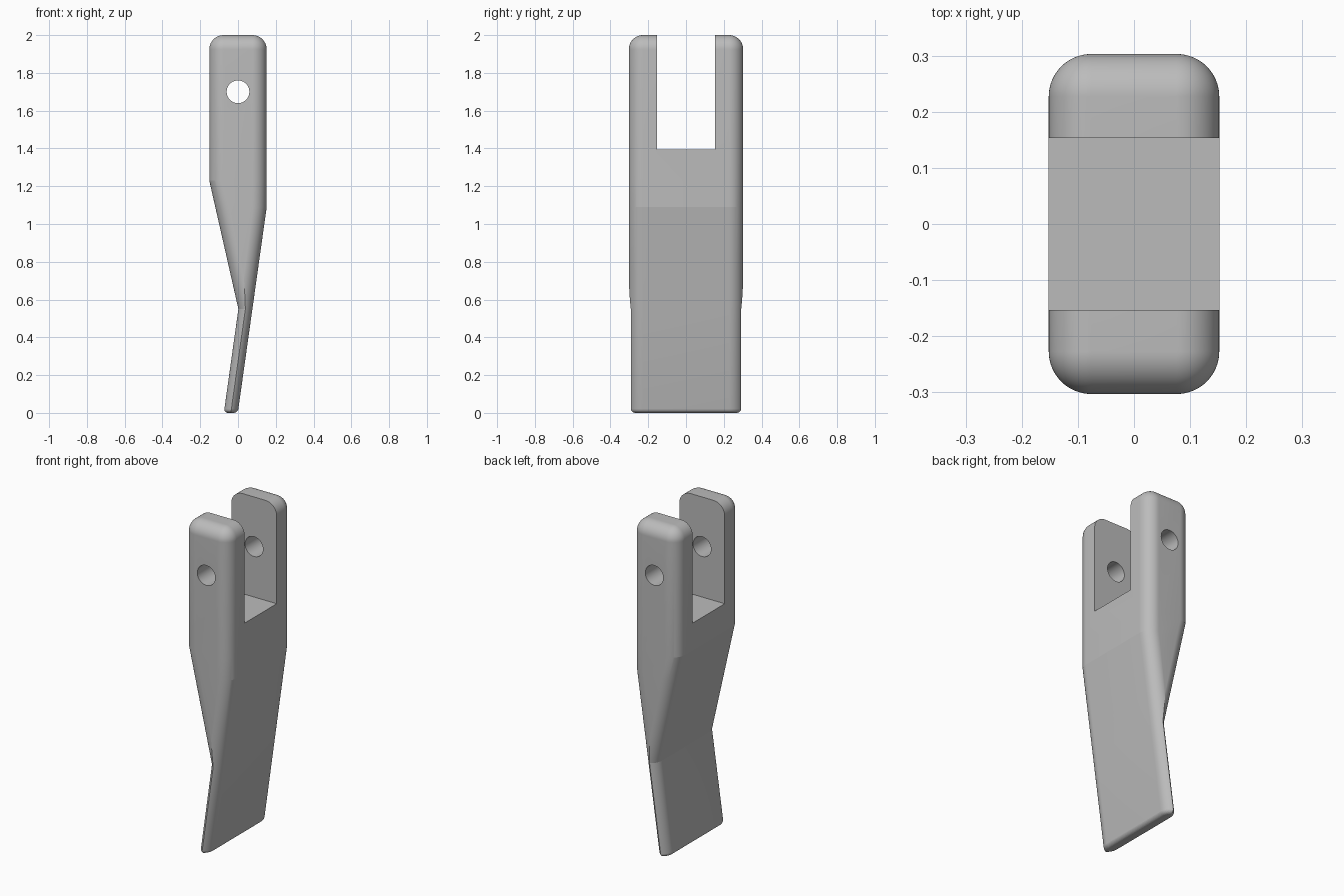
import bpy, bmesh
from math import sin, cos, acos, pi

if "Cube" in bpy.data.objects:
    bpy.data.objects.remove(bpy.data.objects["Cube"])

R = 0.076        # edge rounding
HALF_Y = 0.303   # half width
SEG = 16         # steps per rounded corner


def lerp_path(path, z):
    """x on a polyline of (z, x) points."""
    for (z0, x0), (z1, x1) in zip(path, path[1:]):
        if z <= z1:
            return x0 + (x1 - x0) * (z - z0) / (z1 - z0)
    return path[-1][1]


# Side outlines: bent thin blade, taper, thick shank
LEFT = [(0, -0.075), (0.55, 0.002), (1.23, -0.152), (2, -0.152)]
RIGHT = [(0, -0.001), (1.09, 0.152), (2, 0.152)]


def section(z, d):
    """Rounded outline at height z, inset by d; corner arcs meet where it is thin."""
    x0, x1 = lerp_path(LEFT, z) + d, lerp_path(RIGHT, z) - d
    r, h = max(R - d, 0), HALF_Y - d
    reach = acos(max(0, 1 - (x1 - x0) / (2 * r))) if r > 1e-5 else pi / 2
    arc = [(r * (1 - cos(reach * i / SEG)), h - r * (1 - sin(reach * i / SEG)))
           for i in range(SEG + 1)]
    back = [(x1 - a, y) for a, y in arc] + [(x0 + a, y) for a, y in reversed(arc)]
    return [(x, y, z) for x, y in back + [(x, -y) for x, y in reversed(back)]]


# Height stations with rounded tip and rounded top
tip = 0.022
stations = [(tip * (1 - sin(a)), tip * (1 - cos(a)))
            for a in (pi / 2 * (1 - i / 8) for i in range(9))]
stations += [(z, 0) for z in (0.55, 0.58, 0.61, 0.64, 0.67, 0.7, 0.73, 1.09, 1.23)]
stations += [(2 - R + R * sin(a), R * (1 - cos(a)))
             for a in (pi / 2 * i / SEG for i in range(SEG + 1))]

bm = bmesh.new()
rings = [[bm.verts.new(p) for p in section(z, d)] for z, d in stations]
for low, high in zip(rings, rings[1:]):
    n = len(low)
    for i in range(n):
        j = (i + 1) % n
        bm.faces.new((low[i], low[j], high[j], high[i]))
bm.faces.new(list(reversed(rings[0])))
bm.faces.new(rings[-1])
bmesh.ops.remove_doubles(bm, verts=bm.verts, dist=1e-5)
bmesh.ops.recalc_face_normals(bm, faces=bm.faces)
mesh = bpy.data.meshes.new("forked_blade")
bm.to_mesh(mesh)
bm.free()
body = bpy.data.objects.new("forked_blade", mesh)
bpy.context.collection.objects.link(body)

# Plain grey metal
grey = bpy.data.materials.new("grey_metal")
grey.use_nodes = True
grey.diffuse_color = (0.5, 0.5, 0.5, 1)
grey.node_tree.nodes["Principled BSDF"].inputs["Base Color"].default_value = (0.5, 0.5, 0.5, 1)
mesh.materials.append(grey)


def cut(cutter):
    """Subtract the active helper from the body and drop it."""
    cutter.hide_render = True
    cutter.data.materials.append(grey)
    mod = body.modifiers.new("cut", 'BOOLEAN')
    mod.operation, mod.solver, mod.object = 'DIFFERENCE', 'EXACT', cutter
    bpy.ops.object.select_all(action='DESELECT')
    bpy.context.view_layer.objects.active = body
    body.select_set(True)
    bpy.ops.object.modifier_apply(modifier=mod.name)
    bpy.data.objects.remove(cutter)


# Slot between the fork prongs
bpy.ops.mesh.primitive_cube_add(size=1, location=(0, 0, 1.895))
slot = bpy.context.object
slot.name, slot.scale = "slot_cutter", (1, 0.306, 1)
cut(slot)

# Pin hole through both prongs
bpy.ops.mesh.primitive_cylinder_add(vertices=72, radius=0.06, depth=1,
                                    location=(0, 0, 1.7), rotation=(pi / 2, 0, 0))
hole = bpy.context.object
hole.name = "pin_hole_cutter"
cut(hole)

bpy.ops.object.shade_smooth_by_angle(angle=0.12)
